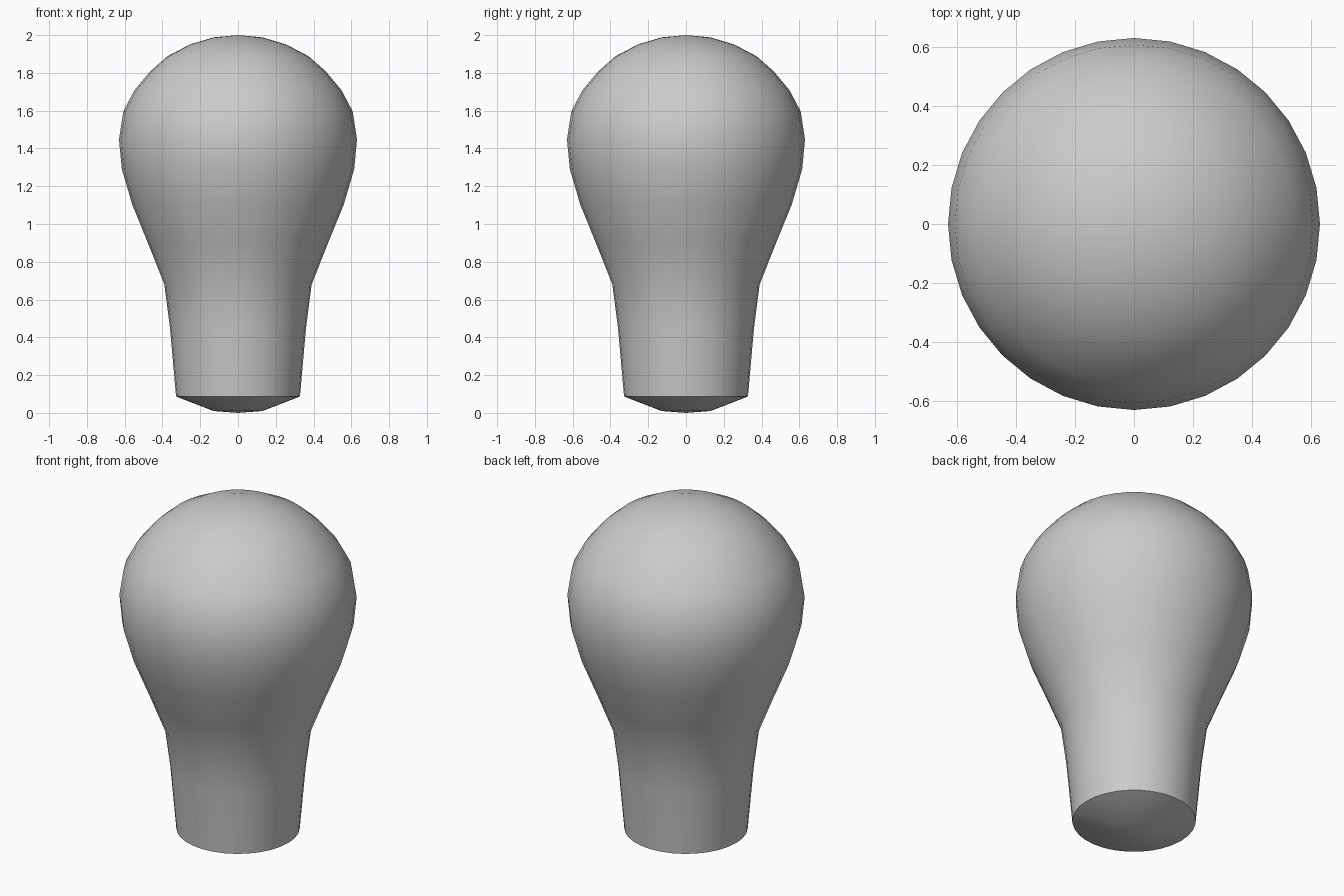
import bpy, bmesh, math

if "Cube" in bpy.data.objects:
    bpy.data.objects.remove(bpy.data.objects["Cube"])

SIDES = 32
# Half profile of the bulb: (radius, height), bottom to top
profile = [(0.13, 0.01), (0.328, 0.087), (0.36, 0.45), (0.39, 0.68),
           (0.475, 0.895), (0.56, 1.103), (0.615, 1.29), (0.63, 1.447),
           (0.607, 1.597), (0.548, 1.708), (0.466, 1.807), (0.374, 1.888),
           (0.254, 1.951), (0.13, 1.988)]

bm = bmesh.new()
rings = [[bm.verts.new((r * math.cos(2 * math.pi * i / SIDES),
                        r * math.sin(2 * math.pi * i / SIDES), z))
          for i in range(SIDES)] for r, z in profile]
bottom = bm.verts.new((0, 0, 0))
top = bm.verts.new((0, 0, 2))

# Wall between rings, plus fans at both ends
for i in range(SIDES):
    j = (i + 1) % SIDES
    for a, b in zip(rings, rings[1:]):
        bm.faces.new((a[i], a[j], b[j], b[i]))
    bm.faces.new((bottom, rings[0][j], rings[0][i]))
    bm.faces.new((rings[-1][i], rings[-1][j], top))

mesh = bpy.data.meshes.new("bulb")
bm.to_mesh(mesh)
bm.free()
bulb = bpy.data.objects.new("bulb", mesh)
bpy.context.collection.objects.link(bulb)

# Smooth glass with a crisp rim at the base
bpy.context.view_layer.objects.active = bulb
bulb.select_set(True)
bpy.ops.object.shade_smooth_by_angle(angle=math.radians(35))
